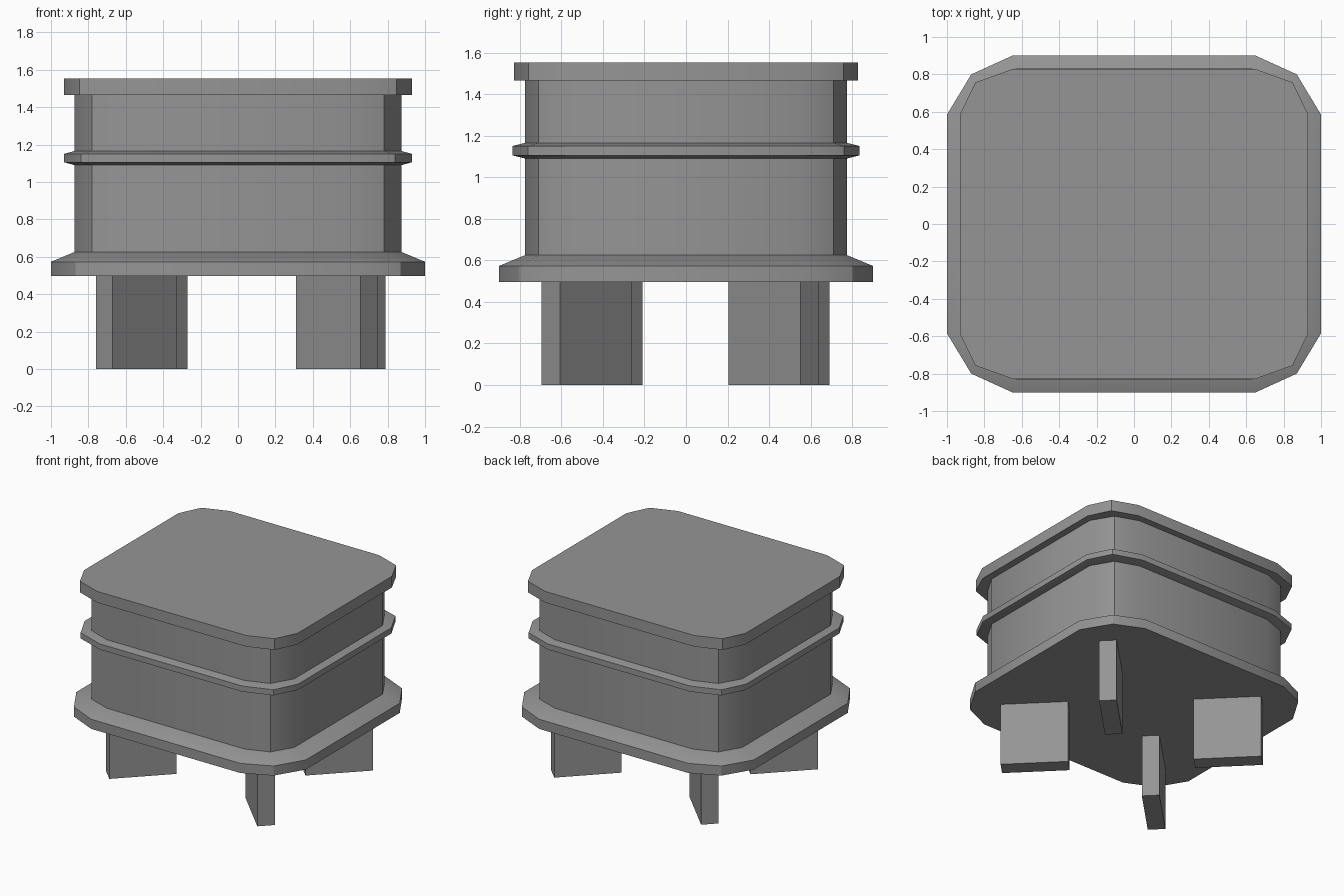
import bpy
import bmesh
from math import radians
from mathutils import Matrix

cube = bpy.data.objects.get("Cube")
if cube:
    bpy.data.objects.remove(cube, do_unlink=True)

GREY = (0.3, 0.3, 0.3, 1.0)
grey = bpy.data.materials.new("plain grey")
grey.diffuse_color = GREY
grey.use_nodes = True
grey.node_tree.nodes["Principled BSDF"].inputs["Base Color"].default_value = GREY

# One quarter of each outline: end of front flat, corner point, end of side flat
BASE = [(0.65, 0.90), (0.87, 0.80), (1.0, 0.585)]
DRUM = [(0.60, 0.775), (0.78, 0.71), (0.875, 0.55)]
BAND = [(0.62, 0.835), (0.84, 0.76), (0.93, 0.58)]
RIM = [(0.65, 0.828), (0.848, 0.757), (0.93, 0.588)]


def add_object(name, bm):
    bmesh.ops.recalc_face_normals(bm, faces=bm.faces)
    mesh = bpy.data.meshes.new(name)
    bm.to_mesh(mesh)
    bm.free()
    mesh.materials.append(grey)
    obj = bpy.data.objects.new(name, mesh)
    bpy.context.collection.objects.link(obj)
    return obj


def outline(quarter):
    """Mirror a quarter outline into a closed loop."""
    half = quarter + [(x, -y) for x, y in reversed(quarter)]
    return half + [(-x, -y) for x, y in half]


def loft(name, sections):
    """Stack outlines (z, quarter) into a capped solid."""
    bm = bmesh.new()
    rings = [[bm.verts.new((x, y, z)) for x, y in outline(q)] for z, q in sections]
    for low, high in zip(rings, rings[1:]):
        for i in range(len(low)):
            bm.faces.new((low[i - 1], low[i], high[i], high[i - 1]))
    bm.faces.new(rings[0])
    bm.faces.new(rings[-1])
    obj = add_object(name, bm)
    bpy.ops.object.select_all(action='DESELECT')
    obj.select_set(True)
    bpy.context.view_layer.objects.active = obj
    bpy.ops.object.shade_smooth_by_angle(angle=radians(32.5))


# Body: flared base, drum, raised band and lid
loft("base_plate", [(0.497, BASE), (0.573, BASE), (0.625, DRUM)])
loft("drum", [(0.6, DRUM), (1.48, DRUM)])
loft("middle_band", [(1.09, DRUM), (1.105, BAND), (1.15, BAND), (1.165, DRUM)])
loft("lid", [(1.465, RIM), (1.553, RIM)])

# Legs: upright slabs set diagonally under each corner
LEG_HEIGHT = 0.5
legs = [("front_right_leg", -0.5425, -0.4275, 45),
        ("front_left_leg", 0.5275, -0.4775, -45),
        ("back_left_leg", 0.5725, 0.4225, 45),
        ("back_right_leg", -0.4875, 0.4725, -45)]
for name, x, y, turn in legs:
    bm = bmesh.new()
    place = (Matrix.Translation((x, y, LEG_HEIGHT / 2))
             @ Matrix.Rotation(radians(turn), 4, 'Z')
             @ Matrix.Diagonal((0.488, 0.127, LEG_HEIGHT, 1)))
    bmesh.ops.create_cube(bm, size=1, matrix=place)
    add_object(name, bm)
